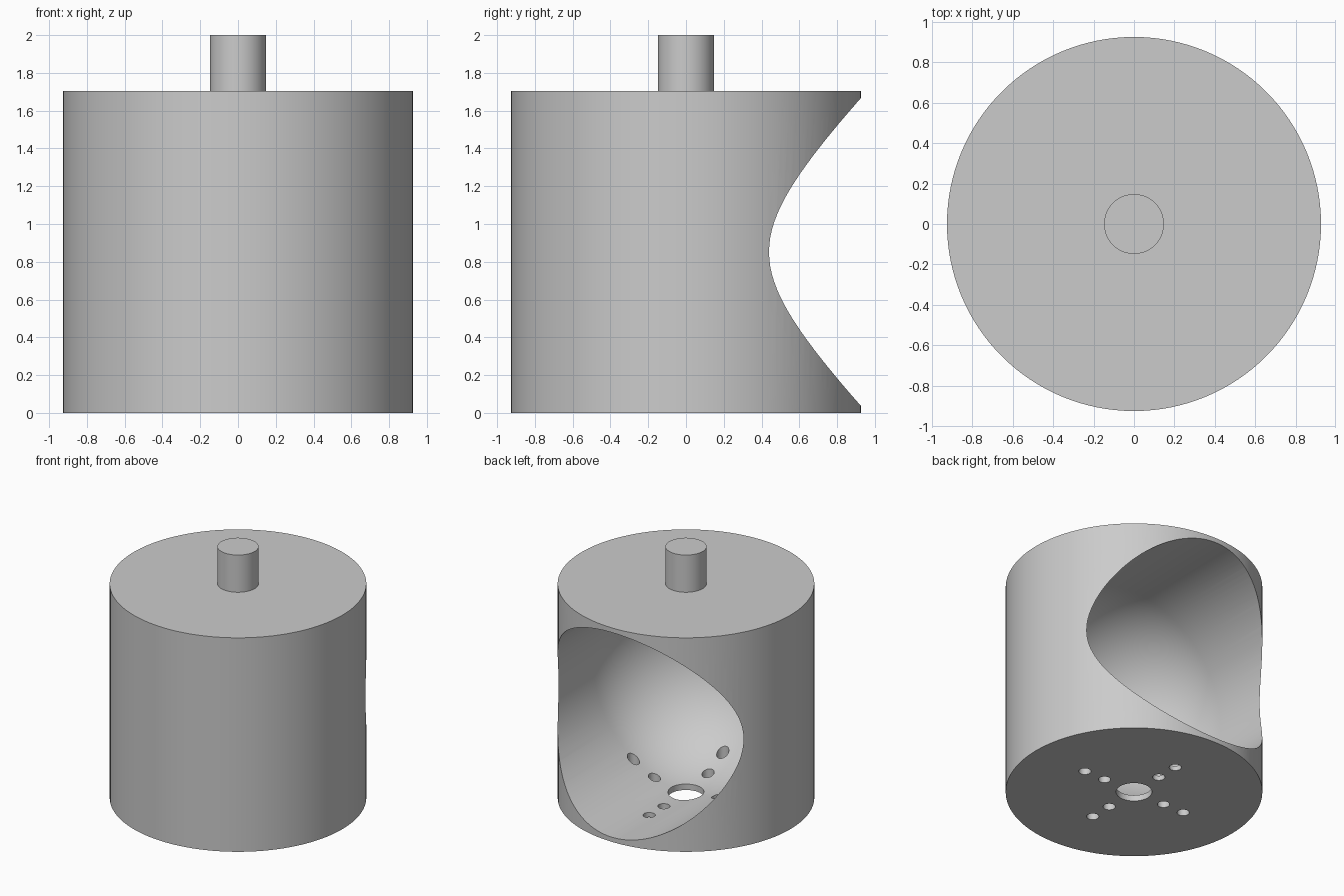
import bpy, bmesh, math
from mathutils import Matrix

if "Cube" in bpy.data.objects:
    bpy.data.objects.remove(bpy.data.objects["Cube"])

UNIT = 1 / 27              # design unit: body is 50 wide, 54 tall with its stub
BODY_R, BODY_H = 25 * UNIT, 46 * UNIT
CAVITY_R = 22 * UNIT
MID = BODY_H / 2

grey = bpy.data.materials.new("plain grey")
grey.use_nodes = True
colour = (0.6, 0.6, 0.6, 1)
grey.diffuse_color = colour
grey.node_tree.nodes["Principled BSDF"].inputs["Base Color"].default_value = colour


def make_object(name, bm):
    bmesh.ops.recalc_face_normals(bm, faces=bm.faces)
    mesh = bpy.data.meshes.new(name)
    bm.to_mesh(mesh)
    bm.free()
    mesh.materials.append(grey)
    obj = bpy.data.objects.new(name, mesh)
    bpy.context.collection.objects.link(obj)
    return obj


def add_cylinder(bm, radius, bottom, top, x=0, y=0, sides=128):
    bmesh.ops.create_cone(bm, cap_ends=True, segments=sides, radius1=radius, radius2=radius,
                          depth=top - bottom,
                          matrix=Matrix.Translation((x, y, (bottom + top) / 2)))


def cut(target, cutter):
    mod = target.modifiers.new("cut", 'BOOLEAN')
    mod.operation, mod.solver, mod.object = 'DIFFERENCE', 'EXACT', cutter
    cutter.hide_render = True
    bpy.ops.object.select_all(action='DESELECT')
    bpy.context.view_layer.objects.active = target
    target.select_set(True)
    bpy.ops.object.modifier_apply(modifier=mod.name)
    bpy.data.objects.remove(cutter)


# Body
bm = bmesh.new()
add_cylinder(bm, BODY_R, 0, BODY_H)
body = make_object("body", bm)

# Round-ended cavity, open at the back: half sphere running into a bore
bm = bmesh.new()
steps = 32
profile = [(CAVITY_R * math.sin(a), -CAVITY_R * math.cos(a))
           for a in (math.pi / 2 * i / steps for i in range(steps + 1))]
profile += [(CAVITY_R, 1.2), (0, 1.2)]
verts = [bm.verts.new((r, y, MID)) for r, y in profile]
edges = [bm.edges.new(pair) for pair in zip(verts, verts[1:])]
bmesh.ops.spin(bm, geom=verts + edges, cent=(0, 0, MID), axis=(0, 1, 0),
               angle=math.tau, steps=128, use_merge=True)
bmesh.ops.remove_doubles(bm, verts=bm.verts, dist=0.0001)
cut(body, make_object("cavity_cutter", bm))

# Floor holes: one in the centre and two rings of four
bm = bmesh.new()
add_cylinder(bm, 3.5 * UNIT, -0.2, 0.5, sides=64)
for ring in (7.5 * UNIT, 12.5 * UNIT):
    for k in range(4):
        a = k * math.pi / 2
        add_cylinder(bm, 1.2 * UNIT, -0.2, 0.5, ring * math.cos(a), ring * math.sin(a), 32)
cut(body, make_object("hole_cutter", bm))

# Stub on top
bm = bmesh.new()
add_cylinder(bm, 4 * UNIT, BODY_H, 2, sides=64)
stub = make_object("top_stub", bm)

# Smooth round walls, sharp rims
for obj in (body, stub):
    bpy.ops.object.select_all(action='DESELECT')
    obj.select_set(True)
    bpy.context.view_layer.objects.active = obj
    bpy.ops.object.shade_smooth_by_angle(angle=math.radians(25))
